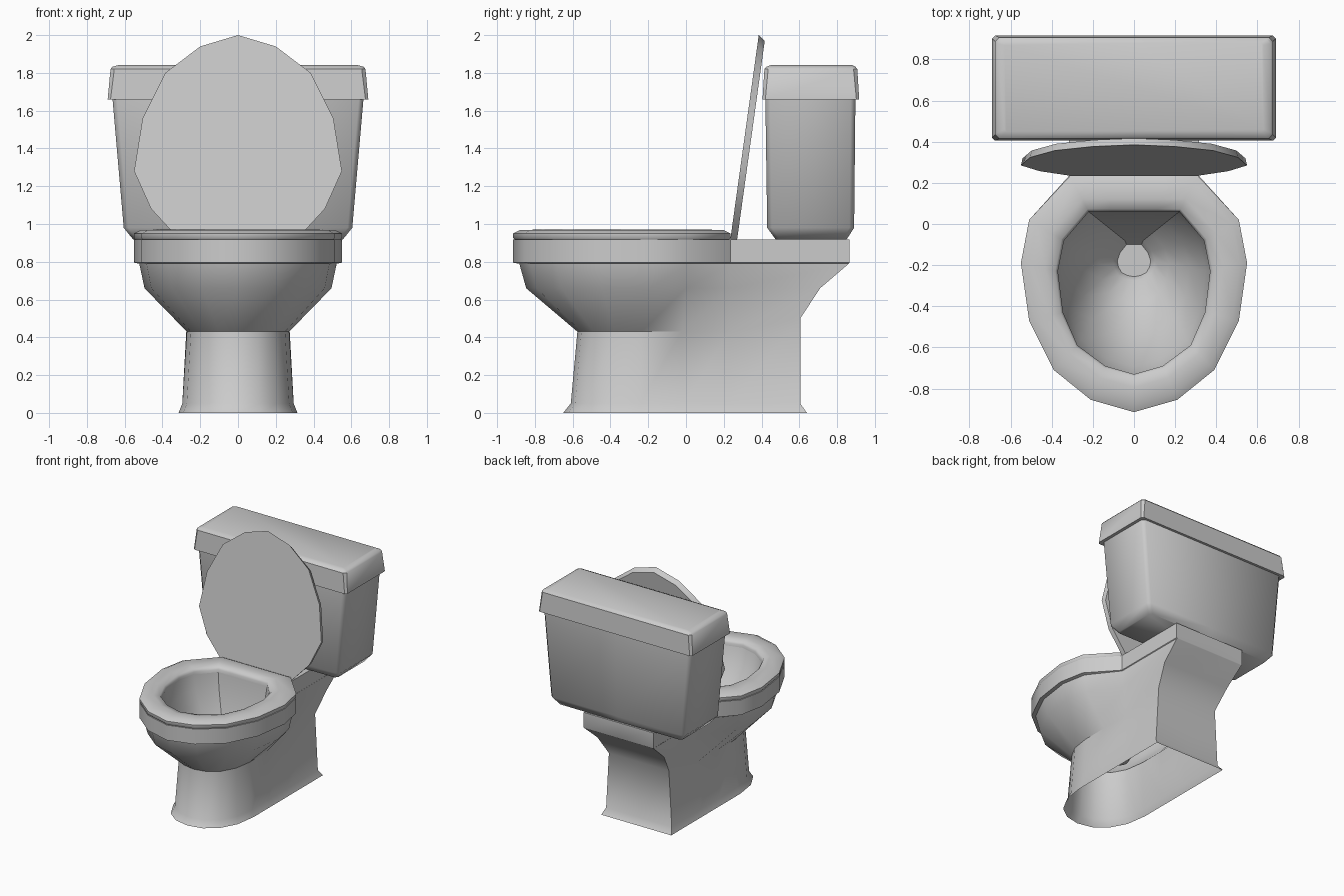
import bpy, bmesh, math

if "Cube" in bpy.data.objects:
    bpy.data.objects.remove(bpy.data.objects["Cube"])


def loft(name, rings, cap_start=False, cap_end=False, closed=False, angle=40):
    """Skin mirrored half rings (first and last point of each lie on x = 0)."""
    bm = bmesh.new()
    loops = []
    for half in rings:
        full = list(half) + [(-x, y, z) for x, y, z in half[-2:0:-1]]
        loops.append([bm.verts.new(p) for p in full])
    pairs = list(zip(loops, loops[1:]))
    if closed:
        pairs.append((loops[-1], loops[0]))
    n = len(loops[0])
    for a, b in pairs:
        for i in range(n):
            j = (i + 1) % n
            bm.faces.new((a[i], a[j], b[j], b[i]))
    if cap_start:
        bm.faces.new(loops[0])
    if cap_end:
        bm.faces.new(loops[-1])
    bmesh.ops.recalc_face_normals(bm, faces=bm.faces)
    mesh = bpy.data.meshes.new(name)
    bm.to_mesh(mesh)
    bm.free()
    obj = bpy.data.objects.new(name, mesh)
    bpy.context.collection.objects.link(obj)
    bpy.ops.object.select_all(action='DESELECT')
    obj.select_set(True)
    bpy.context.view_layer.objects.active = obj
    bpy.ops.object.shade_smooth_by_angle(angle=math.radians(angle))
    return obj


def level(points, z, z_back=None):
    """Lift a 2D outline to z; the last points may sit at another height."""
    zb = z if z_back is None else z_back
    return [(x, y, zb if i > 6 else z) for i, (x, y) in enumerate(points)]


def scaled(points, sx, sy, cy=-0.19):
    return [(x * sx, cy + (y - cy) * sy) for x, y in points]


def mix(a, b, t):
    return [(p[0] + (q[0] - p[0]) * t, p[1] + (q[1] - p[1]) * t) for p, q in zip(a, b)]


# Shared half outlines, front centre to back
oval = [(0, -.915), (.21, -.855), (.39, -.71), (.51, -.47), (.55, -.19), (.51, .02)]
hole = [(0, -.73), (.14, -.69), (.275, -.59), (.345, -.43), (.37, -.23), (.34, -.08),
        (.22, .06), (.11, .06), (0, .06)]
drain = [(0, -.275), (.04, -.268), (.075, -.25), (.095, -.215), (.102, -.18), (.085, -.13),
         (.045, -.08), (.02, -.08), (0, -.08)]
foot = [(0, -.65), (.12, -.625), (.22, -.55), (.29, -.42), (.315, -.25), (.315, 0)]


def back(w, y):
    return [(w, .235), (w, y), (0, y)]


# Bowl, pedestal and tank shelf as one shell, open underneath
base = loft("bowl_and_pedestal", [
    level(foot + back(.315, .64), 0),
    level(scaled(foot, .935, .92, -.15) + back(.295, .605), .05),
    level(scaled(foot, .86, .85, -.15) + back(.27, .605), .43, .50),
    level(scaled(oval, .9, .905) + back(.30, .71), .66),
    level(scaled(oval, .95, .955) + back(.31, .862), .79),
    level(oval + back(.315, .865), .795),
    level(oval + back(.315, .865), .918),
    level(hole, .918),
    level(mix(hole, drain, .08), .80),
    level(mix(hole, drain, .38), .60),
    level(mix(hole, drain, .75), .44),
    level(drain, .37),
    level(scaled(drain, .8, .8, -.18), .33),
], cap_end=True)

# Seat ring
outer = oval + [(.31, .235), (.155, .235), (0, .235)]
loft("seat", [
    level(scaled(outer, .985, .985), .916),
    level(outer, .925),
    level(outer, .95),
    level(mix(outer, hole, .2), .968),
    level(mix(outer, hole, .65), .97),
    level(mix(outer, hole, .93), .96),
    level(hole, .94),
    level(hole, .90),
], angle=60)

# Raised seat cover, leaning back
cover = [(0, 2.0), (.2, 1.94), (.385, 1.8), (.505, 1.56), (.55, 1.28), (.46, 1.08),
         (.31, .918), (0, .918)]


def leaning(points, dy):
    return [(x, .235 + .139 * (z - .92) + dy, z) for x, z in points]


loft("seat_cover", [leaning(cover, 0),
                    leaning([(x * .985, .918 + (z - .918) * .972) for x, z in cover], .036)],
     cap_start=True, cap_end=True)


# Tank and its lid: chamfered rectangles stacked upward
def box_ring(w, y0, y1, z, c):
    return [(0, y0, z), (w - c, y0, z), (w, y0 + c, z), (w, y1 - c, z), (w - c, y1, z), (0, y1, z)]


loft("tank", [
    box_ring(.555, .475, .85, .918, .02),
    box_ring(.605, .43, .89, .98, .025),
    box_ring(.665, .42, .897, 1.67, .025),
], cap_start=True, cap_end=True, angle=50)

loft("tank_lid", [
    box_ring(.69, .405, .917, 1.66, .015),
    box_ring(.675, .415, .907, 1.82, .02),
    box_ring(.665, .425, .897, 1.832, .02),
    box_ring(.63, .45, .88, 1.842, .01),
], cap_start=True, cap_end=True, angle=35)
